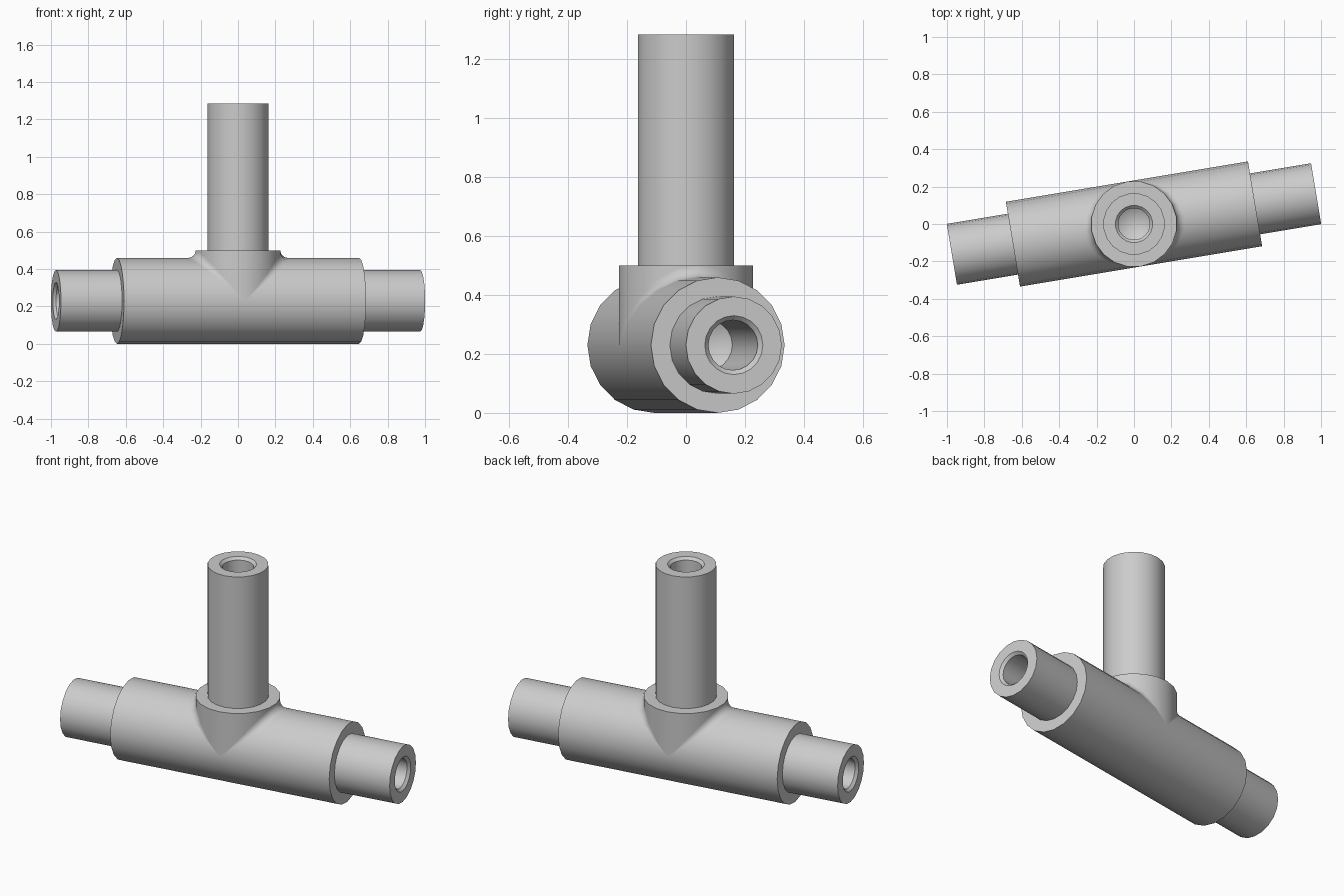
import bpy
import bmesh
from math import sin, cos, pi, radians
from mathutils import Matrix, Vector

cube = bpy.data.objects.get("Cube")
if cube:
    bpy.data.objects.remove(cube)

SIDES = 20
BODY_R, PIPE_R, BORE_R, MOUTH_R = 0.23, 0.165, 0.085, 0.1
RUN_HALF, BODY_HALF = 0.987, 0.656
TOP, FILLET = 1.054, 0.04
TURN = Matrix.Rotation(radians(9.46), 4, 'Z')
PLACE = Matrix.Translation((0, 0, BODY_R)) @ TURN

steel = bpy.data.materials.new("grey_steel")
steel.use_nodes = True
GREY = (0.6, 0.6, 0.6, 1)
steel.diffuse_color = GREY
steel.node_tree.nodes["Principled BSDF"].inputs["Base Color"].default_value = GREY


def finish(name, bm, matrix):
    """Turn a bmesh into a smooth shaded object."""
    bm.transform(matrix)
    mesh = bpy.data.meshes.new(name)
    bm.to_mesh(mesh)
    bm.free()
    mesh.materials.append(steel)
    obj = bpy.data.objects.new(name, mesh)
    bpy.context.collection.objects.link(obj)
    bpy.ops.object.select_all(action='DESELECT')
    obj.select_set(True)
    bpy.context.view_layer.objects.active = obj
    bpy.ops.object.shade_smooth_by_angle(angle=radians(30))


def lathe(name, profile, matrix):
    """Spin a (radius, height) profile around z."""
    bm = bmesh.new()
    verts = [bm.verts.new((r, 0, z)) for r, z in profile]
    edges = [bm.edges.new(pair) for pair in zip(verts, verts[1:])]
    bmesh.ops.spin(bm, geom=verts + edges, cent=(0, 0, 0), axis=(0, 0, 1),
                   angle=2 * pi, steps=SIDES, use_merge=False)
    bmesh.ops.remove_doubles(bm, verts=bm.verts, dist=1e-4)
    bmesh.ops.dissolve_degenerate(bm, edges=bm.edges, dist=1e-5)
    bmesh.ops.recalc_face_normals(bm, faces=bm.faces)
    finish(name, bm, matrix)


def pipe_end(tip):
    """Drilled blind bore with a conical bottom and chamfered mouth."""
    return [(0, tip - 0.59), (BORE_R, tip - 0.54), (BORE_R, tip - 0.015),
            (MOUTH_R, tip), (PIPE_R, tip)]


# Horizontal run: thick body with a bored pipe stub at each end
half = pipe_end(RUN_HALF) + [(PIPE_R, BODY_HALF), (BODY_R, BODY_HALF)]
run = half + [(r, -z) for r, z in reversed(half)]
lathe("horizontal_run", run, PLACE @ Matrix.Rotation(pi / 2, 4, 'Y'))

# Vertical branch: collar rising from the body, carrying a bored pipe
collar_top = BODY_R + FILLET
branch = pipe_end(TOP) + [(PIPE_R, collar_top), (BODY_R, collar_top),
                          (BODY_R, 0), (0, 0)]
lathe("vertical_branch", branch, PLACE)

# Rolling-ball fillets between collar and body, one on each side
STEPS = 6
for name, side in (("left_fillet", 1), ("right_fillet", -1)):
    bm = bmesh.new()
    rows = []
    for i in range(SIDES // 2 + 1):
        a = -pi / 2 + i * 2 * pi / SIDES
        reach = BODY_R + FILLET
        centre = Vector((reach * cos(a), reach * sin(a), reach * cos(a)))
        collar_n = Vector((cos(a), sin(a), 0))
        body_n = Vector((0, sin(a), cos(a)))
        row = []
        for j in range(STEPS + 1):
            p = centre - FILLET * collar_n.lerp(body_n, j / STEPS).normalized()
            row.append(bm.verts.new((side * p.x, p.y, p.z)))
        rows.append(row)
    for r0, r1 in zip(rows, rows[1:]):
        for j in range(STEPS):
            bm.faces.new((r0[j], r0[j + 1], r1[j + 1], r1[j]))
    bmesh.ops.remove_doubles(bm, verts=bm.verts, dist=1e-4)
    bm.normal_update()
    if sum(f.normal.z * f.calc_area() for f in bm.faces) < 0:
        bmesh.ops.reverse_faces(bm, faces=bm.faces)
    finish(name, bm, PLACE)
